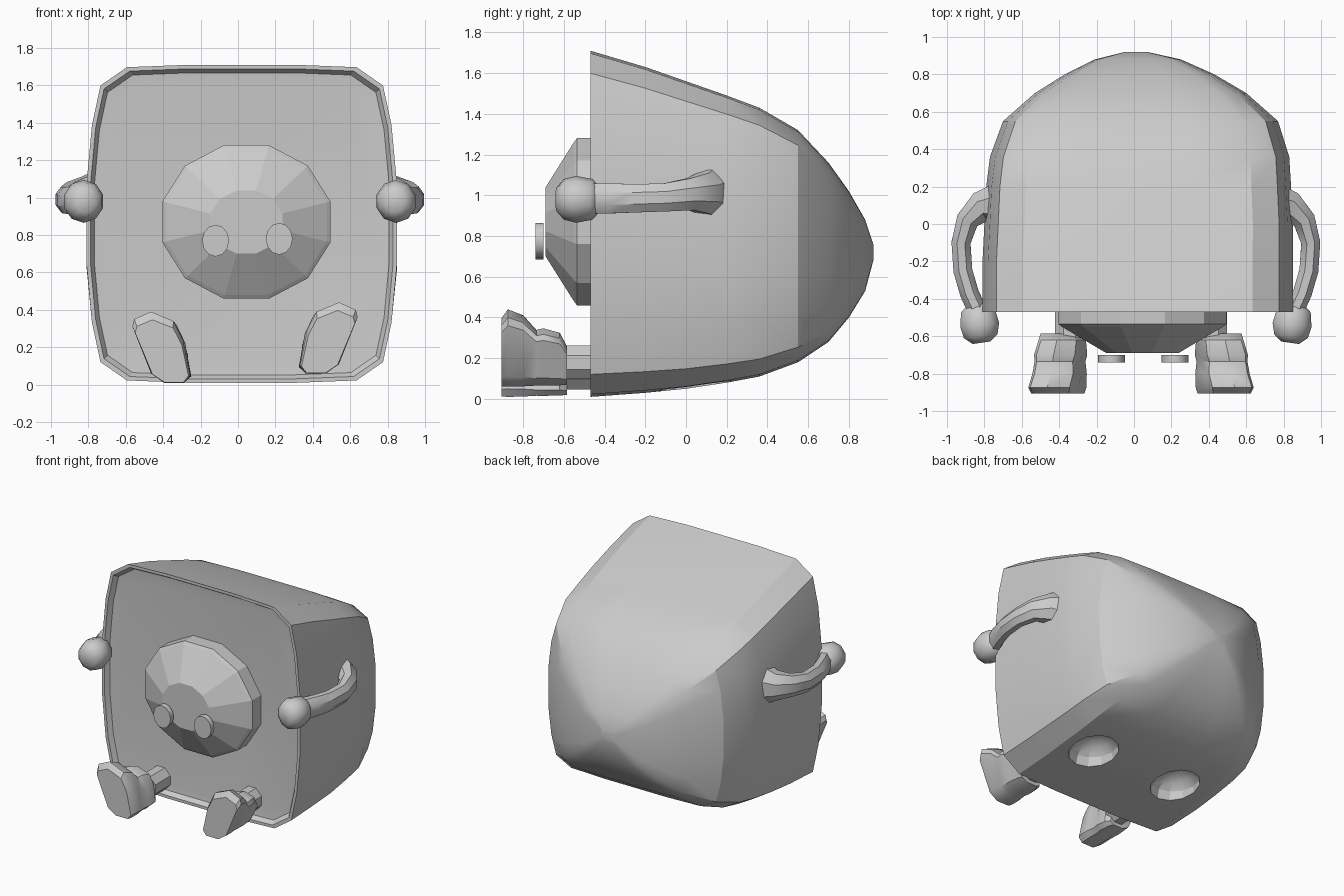
import bpy, bmesh, math
from mathutils import Vector

cube = bpy.data.objects.get("Cube")
if cube:
    bpy.data.objects.remove(cube, do_unlink=True)

grey = bpy.data.materials.new("light_grey")
grey.use_nodes = True
colour = (0.6, 0.6, 0.6, 1)
grey.diffuse_color = colour
grey.node_tree.nodes["Principled BSDF"].inputs["Base Color"].default_value = colour


def finish(name, bm, smooth=None):
    bmesh.ops.recalc_face_normals(bm, faces=bm.faces)
    mesh = bpy.data.meshes.new(name)
    bm.to_mesh(mesh)
    bm.free()
    mesh.materials.append(grey)
    ob = bpy.data.objects.new(name, mesh)
    bpy.context.collection.objects.link(ob)
    if smooth:
        shade(ob, smooth)
    return ob


def shade(ob, angle):
    bpy.ops.object.select_all(action='DESELECT')
    ob.select_set(True)
    bpy.context.view_layer.objects.active = ob
    bpy.ops.object.shade_smooth_by_angle(angle=math.radians(angle))


def loft(name, rings, smooth=None):
    """Skin closed rings of equal length and cap both ends."""
    bm = bmesh.new()
    rows = [[bm.verts.new(p) for p in ring] for ring in rings]
    n = len(rows[0])
    for a, b in zip(rows, rows[1:]):
        for i in range(n):
            j = (i + 1) % n
            bm.faces.new((a[i], a[j], b[j], b[i]))
    bm.faces.new(rows[0])
    bm.faces.new(rows[-1])
    return finish(name, bm, smooth)


def tube(name, path, sides=8, smooth=35):
    """Loft ellipses (x, y, z, side radius, height radius) along a level path."""
    pts = [Vector(p[:3]) for p in path]
    rings = []
    for i, p in enumerate(path):
        t = (pts[min(i + 1, len(pts) - 1)] - pts[max(i - 1, 0)]).normalized()
        side = t.cross(Vector((0, 0, 1))).normalized()
        up = side.cross(t)
        angles = [2 * math.pi * (k + 0.5) / sides for k in range(sides)]
        rings.append([pts[i] + side * p[3] * math.cos(a) + up * p[4] * math.sin(a)
                      for a in angles])
    return loft(name, rings, smooth)


# Body: rounded-square section swept back to a blunt point
quarter = [(0.35, 1), (0.74, 0.985), (0.91, 0.87), (0.965, 0.62), (1, 0.25)]
section = (quarter + [(x, -z) for x, z in reversed(quarter)]
           + [(-x, -z) for x, z in quarter] + [(-x, z) for x, z in reversed(quarter)])


def body_ring(y, x0, x1, z0, z1, k=1):
    cx, cz, hx, hz = (x0 + x1) / 2, (z0 + z1) / 2, (x1 - x0) / 2 * k, (z1 - z0) / 2 * k
    return [(cx + u * hx, y, cz + v * hz) for u, v in section]


stations = [
    (-0.47, -0.81, 0.85, 0.01, 1.71), (-0.2, -0.81, 0.85, 0.03, 1.63),
    (0.0, -0.80, 0.85, 0.05, 1.56), (0.2, -0.79, 0.84, 0.08, 1.49),
    (0.36, -0.77, 0.83, 0.11, 1.43), (0.55, -0.70, 0.77, 0.18, 1.32),
    (0.7, -0.53, 0.60, 0.28, 1.16), (0.8, -0.37, 0.43, 0.40, 1.02),
    (0.88, -0.21, 0.25, 0.53, 0.88), (0.92, -0.05, 0.07, 0.68, 0.76)]
front = stations[0][1:]
rings = [body_ring(-0.43, *front, 0.90), body_ring(-0.435, *front, 0.95),
         body_ring(-0.47, *front, 0.975)]
body = loft("body", rings + [body_ring(*s) for s in stations])

# Two hollows under the body
for x in (-0.33, 0.40):
    bm = bmesh.new()
    bmesh.ops.create_uvsphere(bm, u_segments=12, v_segments=8, radius=1)
    bmesh.ops.scale(bm, vec=(0.17, 0.19, 0.15), verts=bm.verts)
    bmesh.ops.translate(bm, vec=(x, 0.05, 0.05), verts=bm.verts)
    cutter = finish("hollow_cutter", bm)
    cut = body.modifiers.new("hollow", 'BOOLEAN')
    cut.operation, cut.object, cut.solver = 'DIFFERENCE', cutter, 'EXACT'
    bpy.context.view_layer.objects.active = body
    bpy.ops.object.modifier_apply(modifier=cut.name)
    bpy.data.objects.remove(cutter, do_unlink=True)
shade(body, 24)

# Snout: twelve-sided disc rising to a small flat front
CX, CZ = 0.045, 0.87


def snout_ring(y, rx, rz):
    angles = [math.pi * (2 * k + 1) / 12 for k in range(12)]
    return [(CX + rx * math.cos(a), y, CZ + rz * math.sin(a)) for a in angles]


loft("snout", [snout_ring(-0.40, 0.465, 0.425), snout_ring(-0.535, 0.465, 0.425),
               snout_ring(-0.55, 0.445, 0.405), snout_ring(-0.69, 0.2, 0.175)])

# Nostrils: thin oval discs just ahead of the snout
for name, x, z in (("right_nostril", -0.12, 0.77), ("left_nostril", 0.22, 0.78)):
    loft(name, [[(x + 0.072 * math.cos(k * math.pi / 6), y,
                  z + 0.085 * math.sin(k * math.pi / 6)) for k in range(12)]
                for y in (-0.70, -0.74)], 40)

# Foot outline seen from the front, toe leaning outward
sole = [(0.33, 0.10), (0.36, 0.06), (0.47, 0.06), (0.54, 0.11), (0.64, 0.36),
        (0.63, 0.40), (0.54, 0.44), (0.42, 0.39), (0.37, 0.29)]
# depth, height scale, width scale, outward lean removed
foot_steps = [(-0.905, 0.88, 0.92, 0), (-0.875, 1, 1, 0), (-0.80, 0.92, 0.98, 0.02),
              (-0.735, 0.72, 0.92, 0.02), (-0.70, 0.74, 0.98, 0.03),
              (-0.62, 0.68, 0.90, 0.04), (-0.585, 0.50, 0.75, 0.02)]

for label, s in (("left", 1), ("right", -1)):
    # Arm with a flared shoulder, then a rounded hand
    arm = [(0.74, 0.10, 1.01, 0.13, 0.16), (0.83, 0.09, 1.01, 0.09, 0.11),
           (0.90, 0.02, 1.005, 0.065, 0.085), (0.935, -0.10, 0.99, 0.055, 0.075),
           (0.925, -0.25, 0.985, 0.055, 0.075), (0.89, -0.37, 0.985, 0.055, 0.08),
           (0.84, -0.48, 0.985, 0.055, 0.08)]
    tube(label + "_arm", [(0.01 + s * x, *rest) for x, *rest in arm])
    hand = [(0.85, -0.425, 0.98, 0.05, 0.06), (0.845, -0.46, 0.98, 0.095, 0.10),
            (0.835, -0.54, 0.98, 0.11, 0.115), (0.83, -0.60, 0.98, 0.095, 0.10),
            (0.825, -0.635, 0.98, 0.05, 0.06)]
    tube(label + "_hand", [(0.01 + s * x, *rest) for x, *rest in hand], 10, 45)

    # Foot, with the right one set slightly lower
    drop = 0 if s > 0 else 0.05
    offset = 0 if s > 0 else 0.075
    foot = []
    for y, kz, kx, lean in foot_steps:
        foot.append([(offset + s * (0.45 + (x - 0.45) * kx - lean * (z / 0.4)), y,
                      0.06 + (z - 0.06) * kz - drop + (1 - kz) * 0.02) for x, z in sole])
    loft(label + "_foot", foot, 35)

    # Short leg into the body
    leg = [(0.42, y, 0.18 - drop, 0.085, 0.09) for y in (-0.61, -0.40)]
    tube(label + "_leg", [(offset + s * x, *rest) for x, *rest in leg])
